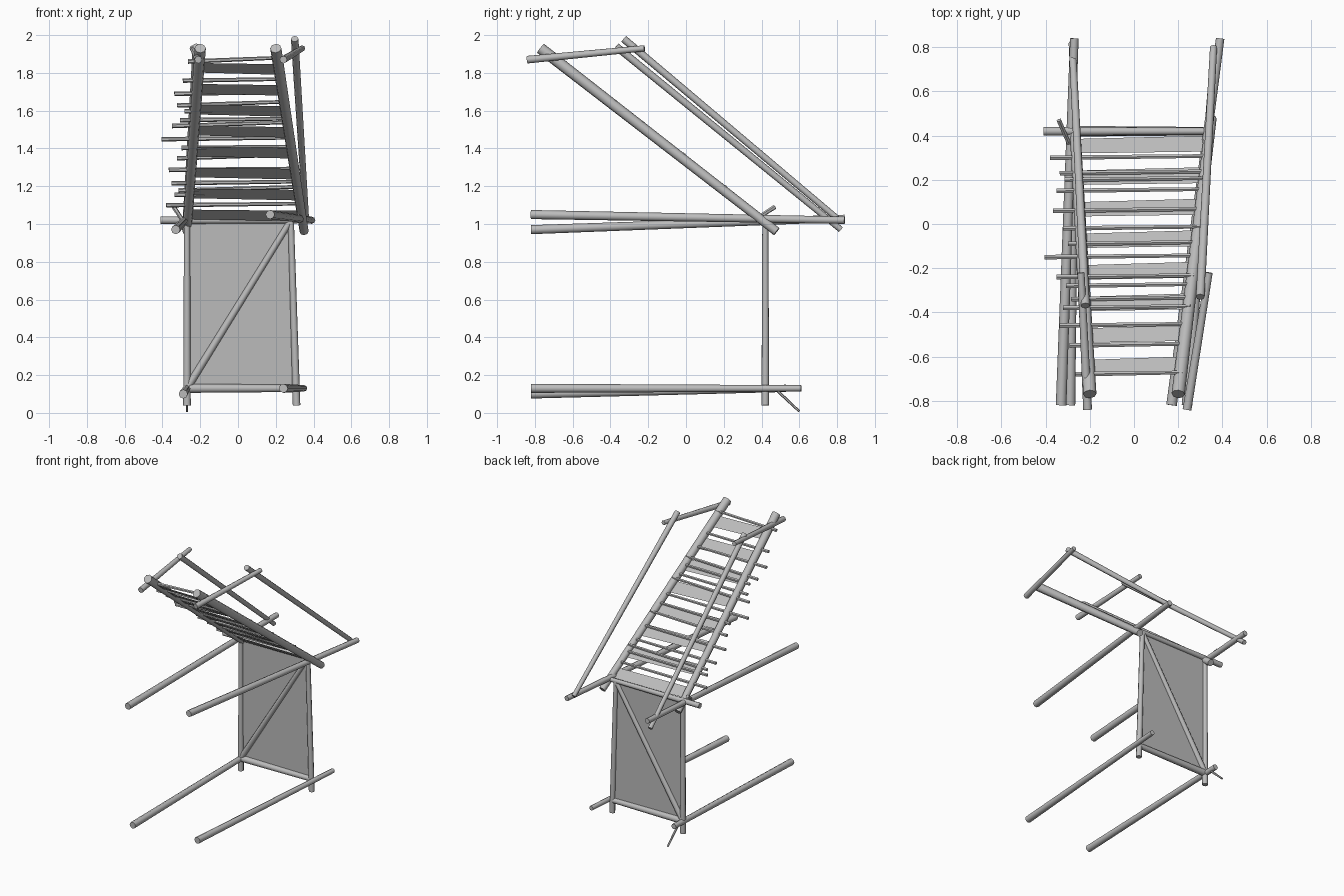
import bpy, bmesh
from mathutils import Vector

cube = bpy.data.objects.get("Cube")
if cube:
    bpy.data.objects.remove(cube, do_unlink=True)

SHADE = 0.5
grey = bpy.data.materials.new("weathered_grey")
grey.use_nodes = True
grey.diffuse_color = (SHADE, SHADE, SHADE, 1)
shader = grey.node_tree.nodes["Principled BSDF"]
shader.inputs["Base Color"].default_value = grey.diffuse_color

# Timber thicknesses and the main levels of the structure
HEAVY, STOUT, MEDIUM, SLIM, TWIG = 0.03, 0.024, 0.02, 0.012, 0.008
FRAME, FRONT, BACK = 0.42, -0.82, 0.84
DECK, BASE = 1.02, 0.13


def finish(name, bm):
    mesh = bpy.data.meshes.new(name)
    bm.to_mesh(mesh)
    bm.free()
    mesh.materials.append(grey)
    obj = bpy.data.objects.new(name, mesh)
    bpy.context.collection.objects.link(obj)
    return obj


def log(name, start, end, radius, taper=0.8, sides=8):
    """Round timber that narrows from its start point to its end point."""
    start, end = Vector(start), Vector(end)
    axis = end - start
    bm = bmesh.new()
    bmesh.ops.create_cone(bm, cap_ends=True, segments=sides, radius1=radius,
                          radius2=radius * taper, depth=axis.length)
    turn = axis.to_track_quat('Z', 'Y')
    for vert in bm.verts:
        vert.co = turn @ vert.co + start + axis / 2
    obj = finish(name, bm)
    bpy.ops.object.select_all(action='DESELECT')
    obj.select_set(True)
    bpy.context.view_layer.objects.active = obj
    bpy.ops.object.shade_smooth_by_angle(angle=0.9)


def sheet(name, corners):
    """Single flat board."""
    bm = bmesh.new()
    bm.faces.new([bm.verts.new(corner) for corner in corners])
    finish(name, bm)


# Upright frame: four corners shared by the posts, brace and panel
low_left, top_left = Vector((0.31, FRAME, BASE)), Vector((0.28, FRAME, DECK))
low_right, top_right = Vector((-0.27, FRAME, BASE)), Vector((-0.27, FRAME, DECK))
foot = Vector((0, 0, -0.09))
log("left_post", low_left + foot, top_left, MEDIUM)
log("right_post", low_right + foot, top_right, MEDIUM)
log("bottom_crossbar", low_right, low_left, STOUT)
log("top_crossbar", (-0.41, FRAME, DECK), (0.32, FRAME, DECK), MEDIUM)
log("diagonal_brace", low_right, top_left, MEDIUM)
sheet("frame_panel", [low_right, low_left, top_left, top_right])

# Small stray sticks beside the right post
log("thin_stake", low_right + Vector((0, 0.05, 0)), (-0.27, 0.6, TWIG), TWIG, sides=6)
log("side_peg", (-0.34, 0.47, 1.09), (-0.28, 0.33, 1), SLIM, sides=6)

# Long beams running front to back
log("left_lower_beam", (0.24, FRONT, BASE), (0.35, 0.61, BASE), STOUT, taper=0.7)
log("right_lower_beam", (-0.29, FRONT, 0.1), (-0.27, 0.53, BASE), STOUT)
log("left_upper_beam", (0.17, FRONT, 1.05), (0.39, BACK, DECK), STOUT)
log("right_upper_beam", (-0.33, FRONT, 0.97), (-0.27, BACK, 1.03), STOUT)

# Handrails and the struts joining them to the stair head
log("left_handrail", (0.3, -0.33, 1.98), (0.36, 0.8, 1.03), MEDIUM)
log("right_handrail", (-0.22, -0.37, 1.94), (-0.28, 0.82, 0.97), MEDIUM)
log("left_strut", (0.24, BACK * -1, 1.87), (0.34, -0.22, 1.93), MEDIUM)
log("right_strut", (-0.21, BACK * -1, 1.87), (-0.24, -0.22, 1.93), MEDIUM)

# Sloping stringers carrying the stair
head = {"left": Vector((0.2, -0.77, 1.93)), "right": Vector((-0.2, -0.77, 1.93))}
heel = {"left": Vector((0.35, 0.48, 0.96)), "right": Vector((-0.27, 0.48, 0.96))}
for side in head:
    log(side + "_stringer", head[side], heel[side], HEAVY)


def on_stringer(side, y):
    """Point on a stringer's centre line at the given depth."""
    top, bottom = head[side], heel[side]
    return top.lerp(bottom, (y - top.y) / (bottom.y - top.y))


# Rungs: uneven spacing, poking out past the right stringer by varying amounts
depths = [-0.68, -0.55, -0.46, -0.38, -0.34, -0.28, -0.24, -0.15,
          -0.09, -0.02, 0.06, 0.15, 0.2, 0.23, 0.3]
for i, y in enumerate(depths):
    overhang = (0.06, 0.08, 0.12, 0.1)[i % 4]
    if y == -0.15:
        overhang *= 1.7
    start, end = on_stringer("right", y), on_stringer("left", y)
    start.x -= overhang
    end += Vector((TWIG, TWIG, MEDIUM if i % 3 == 0 else TWIG))
    log(f"rung_{i + 1}", start, end, SLIM, sides=6)

# Flat tread boards lying along the slope, just below the rungs
TREADS = 8
drop = Vector((0, 0, -TWIG))
for i in range(TREADS):
    y = -0.68 + i / (TREADS - 1)
    edge = [on_stringer("right", y), on_stringer("left", y + TWIG),
            on_stringer("left", y + 0.08), on_stringer("right", y + 0.065)]
    sheet(f"tread_{i + 1}", [point + drop for point in edge])
